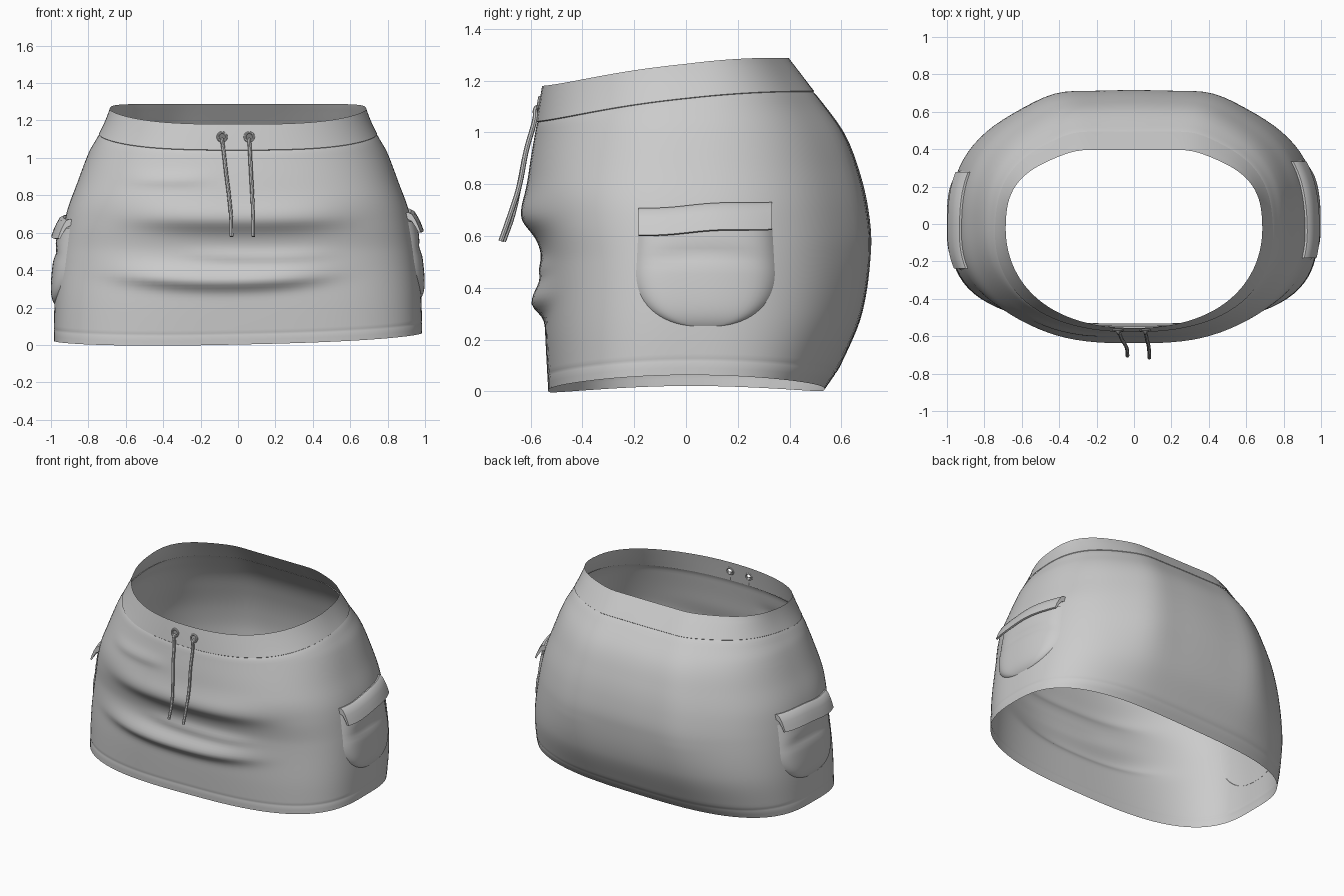
import bpy, bmesh
from math import sin, cos, pi, exp, atan2

if "Cube" in bpy.data.objects:
    bpy.data.objects.remove(bpy.data.objects["Cube"])


def curve(pts):
    """Smooth (Hermite) interpolation through (z, value) points."""
    k = len(pts)
    sl = []
    for i in range(k):
        p, q = pts[max(i - 1, 0)], pts[min(i + 1, k - 1)]
        sl.append((q[1] - p[1]) / (q[0] - p[0]))

    def f(z):
        i = 0
        while i < k - 2 and z > pts[i + 1][0]:
            i += 1
        (z0, v0), (z1, v1) = pts[i], pts[i + 1]
        h = z1 - z0
        t = min(max((z - z0) / h, 0), 1)
        return ((2*t**3 - 3*t*t + 1) * v0 + (t**3 - 2*t*t + t) * h * sl[i]
                + (3*t*t - 2*t**3) * v1 + (t**3 - t*t) * h * sl[i + 1])
    return f


# side half-width, front depth and back depth against height
half = curve([(0, .985), (.25, .98), (.45, .962), (.62, .935), (.73, .91), (.86, .862),
              (1.03, .797), (1.11, .752), (1.19, .712), (1.27, .682), (1.3, .678)])
front = curve([(0, .532), (.2, .543), (.5, .555), (.65, .59), (.8, .61), (1.04, .576), (1.19, .552), (1.3, .53)])
back = curve([(0, .53), (.05, .565), (.1, .597), (.3, .68), (.55, .715), (.7, .705), (.85, .67),
              (1.0, .61), (1.15, .50), (1.3, .385)])
# superellipse powers: boxy at the hem, rounder above
front_power = curve([(0, 3.0), (.6, 2.6), (1.0, 2.3), (1.25, 2.15)])
back_power = curve([(0, 2.9), (.6, 2.4), (1.0, 2.4), (1.25, 2.6)])


def power(s, z):
    return back_power(z) if s > 0 else front_power(z)


def unit(phi, z=.5):
    c, s = cos(phi), sin(phi)
    n = power(s, z)
    r = (abs(c)**n + abs(s)**n) ** (-1 / n)
    return r * c, r * s


def edge(zf, zs, zb, tilt=0):
    """Height of a hem, seam or rim around the body."""
    return lambda c, s: zs + (zb - zf) / 2 * s + ((zb + zf) / 2 - zs) * s * s + tilt * c


hem = edge(.002, .042, .006, .021)
seam = edge(1.04, 1.13, 1.157)
rim = edge(1.18, 1.265, 1.288)


def folds(x, z):
    """Horizontal creases across the front: sharp below, soft above."""
    d = 0
    for x0, z0, rise, amp, lo, hi, w in [(0, .67, .05, .042, .06, .09, .55), (-.08, .34, .12, .05, .045, .08, .52),
                                         (.1, .47, .1, .012, .03, .04, .35), (-.38, .88, .1, .01, .03, .05, .2)]:
        u = z - z0 - rise * (x - x0)**2
        d += amp * exp(-(u / (lo if u < 0 else hi))**2) * exp(-((x - x0) / w)**4)
    return d


def smooth(ob, angle=40):
    bpy.ops.object.select_all(action='DESELECT')
    ob.select_set(True)
    bpy.context.view_layer.objects.active = ob
    bpy.ops.object.shade_smooth_by_angle(angle=angle * pi / 180)


def finish(name, bm, angle=40):
    me = bpy.data.meshes.new(name)
    bm.to_mesh(me)
    bm.free()
    ob = bpy.data.objects.new(name, me)
    bpy.context.collection.objects.link(ob)
    smooth(ob, angle)


def grid(rows, wrap=False, close=False):
    """Quad surface through rows of points."""
    bm = bmesh.new()
    vs = [[bm.verts.new(p) for p in r] for r in rows]
    n, m = len(vs), len(vs[0])
    for i in range(n if close else n - 1):
        for j in range(m if wrap else m - 1):
            a, b = vs[i], vs[(i + 1) % n]
            k = (j + 1) % m
            bm.faces.new((a[j], a[k], b[k], b[j]))
    return bm, vs


def tube(phis, levels, lo, hi):
    """Loft around the body; levels are (fraction, outward offset)."""
    rows = []
    for v, off in levels:
        row = []
        for p in phis:
            c, s = unit(p)
            z = lo(c, s) + v * (hi(c, s) - lo(c, s))
            c, s = unit(p, z)
            x = (half(z) + off) * c
            if s > 0:   # slightly flattened seat
                y = (back(z) + off) * s * (1 + .038 * min(1, z * 2) * exp(-((abs(c) - .45) / .17)**2))
            else:
                y = (front(z) + off) * s
                y -= folds(x, z) * min(1, -s * 1.5) * min(1, max(0, (1.04 - z) * 8))
            row.append((x, y, z))
        rows.append(row)
    return grid(rows, wrap=True)[0]


# skirt body, with faint stitched groove above the hem and top tucked under the band
phis = [2 * pi * i / 112 for i in range(112)]
levels = [(0, 0), (.025, 0), (.049, 0), (.055, -.0018), (.061, 0)]
levels += [(.061 + .919 * i / 56, 0) for i in range(1, 57)] + [(.996, -.002), (1.008, -.006)]
finish("skirt_body", tube(phis, levels, hem, seam))

# waistband, with two eyelet holes
EYES = [(-.085, -.035, -.705), (.06, .082, -.715)]   # eyelet x, cord end x, cord end y
EZ = 1.112
extra = [-pi / 2 + 2 * pi + atan2(x + d, .765) for x, _, _ in EYES for d in (-.016, 0, .016)]
band_phis = sorted([p for p in phis if all(abs(p - e) > .018 for e in extra)] + extra)
bm = tube(band_phis, [(0, -.002), (.02, .002)] + [(i / 8, .002) for i in range(1, 9)], seam, rim)
holes = [f for f in bm.faces if f.calc_center_median().y < 0 and any(
    abs(f.calc_center_median().x - x) < .0165 and abs(f.calc_center_median().z - EZ) < .018 for x, _, _ in EYES)]
bmesh.ops.delete(bm, geom=holes, context='FACES')
finish("waistband", bm)

# eyelet rings and hanging drawstrings
for side, (x, xe, ye) in zip(("left", "right"), EYES):
    y0 = -front(EZ) - .003
    bpy.ops.mesh.primitive_torus_add(location=(x, y0, EZ), rotation=(pi / 2 - .15, 0, 0), major_radius=.023,
                                     minor_radius=.007, major_segments=20, minor_segments=8)
    ob = bpy.context.object
    ob.name = side + "_eyelet"
    smooth(ob)
    cu = bpy.data.curves.new(side + "_drawstring", 'CURVE')
    cu.dimensions = '3D'
    cu.bevel_depth = .01
    cu.bevel_resolution = 2
    cu.use_fill_caps = True
    path = [(x, y0 + .006, EZ - .012), (x, y0 - .01, EZ - .018), (x + .1 * (xe - x), y0 - .014, 1.06),
            (x + .4 * (xe - x), -.617, .93), (x + .75 * (xe - x), -.645, .79),
            (x + .95 * (xe - x), ye + .035, .68), (xe, ye, .58)]
    sp = cu.splines.new('BEZIER')
    sp.bezier_points.add(len(path) - 1)
    for bp, co in zip(sp.bezier_points, path):
        bp.co = co
        bp.handle_left_type = bp.handle_right_type = 'AUTO'
    ob = bpy.data.objects.new(side + "_drawstring", cu)
    bpy.context.collection.objects.link(ob)
    bpy.ops.object.select_all(action='DESELECT')
    ob.select_set(True)
    bpy.context.view_layer.objects.active = ob
    bpy.ops.object.convert(target='MESH')
    smooth(bpy.context.object)


def on_side(sign, y, z, off):
    """Point on the flank of the skirt, pushed outward."""
    b = back(z) if y > 0 else front(z)
    n = power(y, z)
    return (sign * (half(z) * (1 - abs(y / b)**n)**(1 / n) + off), y, z)


# rounded cargo pockets with flaps, one each side
for side, sign, dy, dz in (("right", 1, 0, 0), ("left", -1, -.055, -.035)):
    us = [sin(pi / 2 * (-1 + i / 12)) for i in range(25)]
    rows = []
    for i in range(25):
        t = sin(pi / 2 * i / 24)
        z = .66 - .412 * t
        k = max(0, (.47 - z) / .222)
        w = .272 * max(0, 1 - k**2.3)**(1 / 2.3) - .012 * max(0, (z - .45) / .2)
        row = []
        for u in us:
            puff = .03 * (1 - abs(u)**8) * (1 - t**10)
            puff -= .012 * exp(-((z - .53 + .03 * u * u) / .03)**2) * (1 - u * u)
            row.append(on_side(sign, .075 + w * u + dy, z + dz, puff - .003))
        rows.append(row)
    bm, _ = grid(rows)
    bmesh.ops.remove_doubles(bm, verts=bm.verts, dist=.0005)
    bmesh.ops.recalc_face_normals(bm, faces=bm.faces)
    if sum(f.normal.x * f.calc_area() for f in bm.faces) * sign < 0:
        bmesh.ops.reverse_faces(bm, faces=bm.faces)
    finish(side + "_pocket", bm, 50)

    # flap: closed cross-section (outward offset, height) swept along the pocket mouth
    section = [(-.01, .716), (.012, .722), (.03, .712), (.042, .68), (.05, .65), (.056, .618), (.045, .614),
               (.034, .645), (.02, .675), (-.01, .69)]
    rows = []
    for off, h in section:
        row = []
        for i in range(21):
            u = -1 + i / 10
            z = h + .013 * u + .004 * sin(4 * u + 1)
            row.append(on_side(sign, .075 + .258 * u + dy, z + dz, off))
        rows.append(row)
    bm, vs = grid(rows, close=True)
    for j in (0, -1):
        bm.faces.new([r[j] for r in vs])
    bmesh.ops.recalc_face_normals(bm, faces=bm.faces)
    finish(side + "_pocket_flap", bm)
